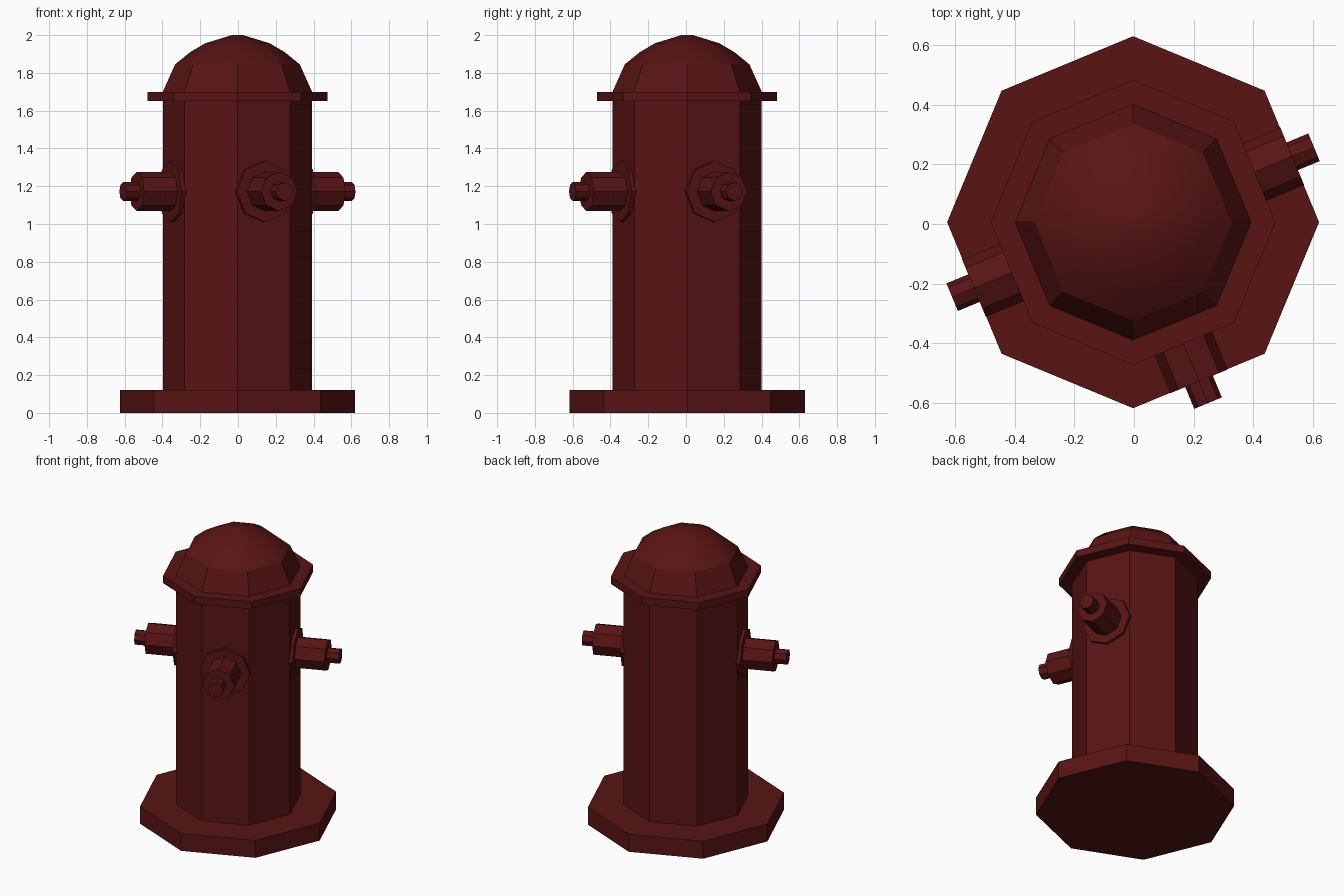
import bpy, bmesh, math
from mathutils import Matrix, Vector

if "Cube" in bpy.data.objects:
    bpy.data.objects.remove(bpy.data.objects["Cube"])

SIDES = 8
CENTER = Vector((-0.003, 0.006, 0.0))

red = bpy.data.materials.new("dark_red_paint")
red.diffuse_color = (0.1, 0.007, 0.007, 1.0)
red.use_nodes = True
red.node_tree.nodes["Principled BSDF"].inputs["Base Color"].default_value = red.diffuse_color


def lathe(name, profile, matrix=Matrix(), smooth_above=None):
    """Eight-sided closed solid from (radius, height) points, bottom to top."""
    bm = bmesh.new()
    rings = []
    for r, z in profile:
        rings.append([bm.verts.new((r * math.cos(i * math.tau / SIDES),
                                    r * math.sin(i * math.tau / SIDES), z))
                      for i in range(SIDES)])
    for low, high in zip(rings, rings[1:]):
        for i in range(SIDES):
            j = (i + 1) % SIDES
            bm.faces.new((low[i], low[j], high[j], high[i]))
    bm.faces.new(rings[0][::-1])
    bm.faces.new(rings[-1])
    if smooth_above is not None:
        for f in bm.faces:
            f.smooth = f.calc_center_median().z > smooth_above
        for e in bm.edges:
            if len({f.smooth for f in e.link_faces}) == 2:
                e.smooth = False
    bm.transform(Matrix.Translation(CENTER) @ matrix)
    mesh = bpy.data.meshes.new(name)
    bm.to_mesh(mesh)
    bm.free()
    mesh.materials.append(red)
    obj = bpy.data.objects.new(name, mesh)
    bpy.context.collection.objects.link(obj)
    return obj


# Ground plate, barrel and collar
lathe("base_plate", [(0.623, 0.0), (0.623, 0.12)])
lathe("barrel", [(0.395, 0.12), (0.395, 1.65)])
lathe("collar", [(0.477, 1.65), (0.477, 1.70)])

# Cap: flat lower band, smooth dome above
lathe("dome_cap", [(0.395, 1.70), (0.33, 1.845), (0.25, 1.91),
                   (0.17, 1.957), (0.03, 2.0)], smooth_above=1.845)

# Three outlets, each a flange, a nozzle and a nut on one axis
for label, angle in (("right", 22.5), ("left", 202.5), ("front", -67.5)):
    m = (Matrix.Translation((0, 0, 1.172))
         @ Matrix.Rotation(math.radians(angle), 4, 'Z')
         @ Matrix.Rotation(math.radians(90), 4, 'Y'))
    lathe(label + "_outlet_flange", [(0.162, 0.34), (0.162, 0.385)], m)
    lathe(label + "_outlet_nozzle", [(0.104, 0.36), (0.104, 0.577)], m)
    lathe(label + "_outlet_nut", [(0.05, 0.56), (0.05, 0.656)], m)
